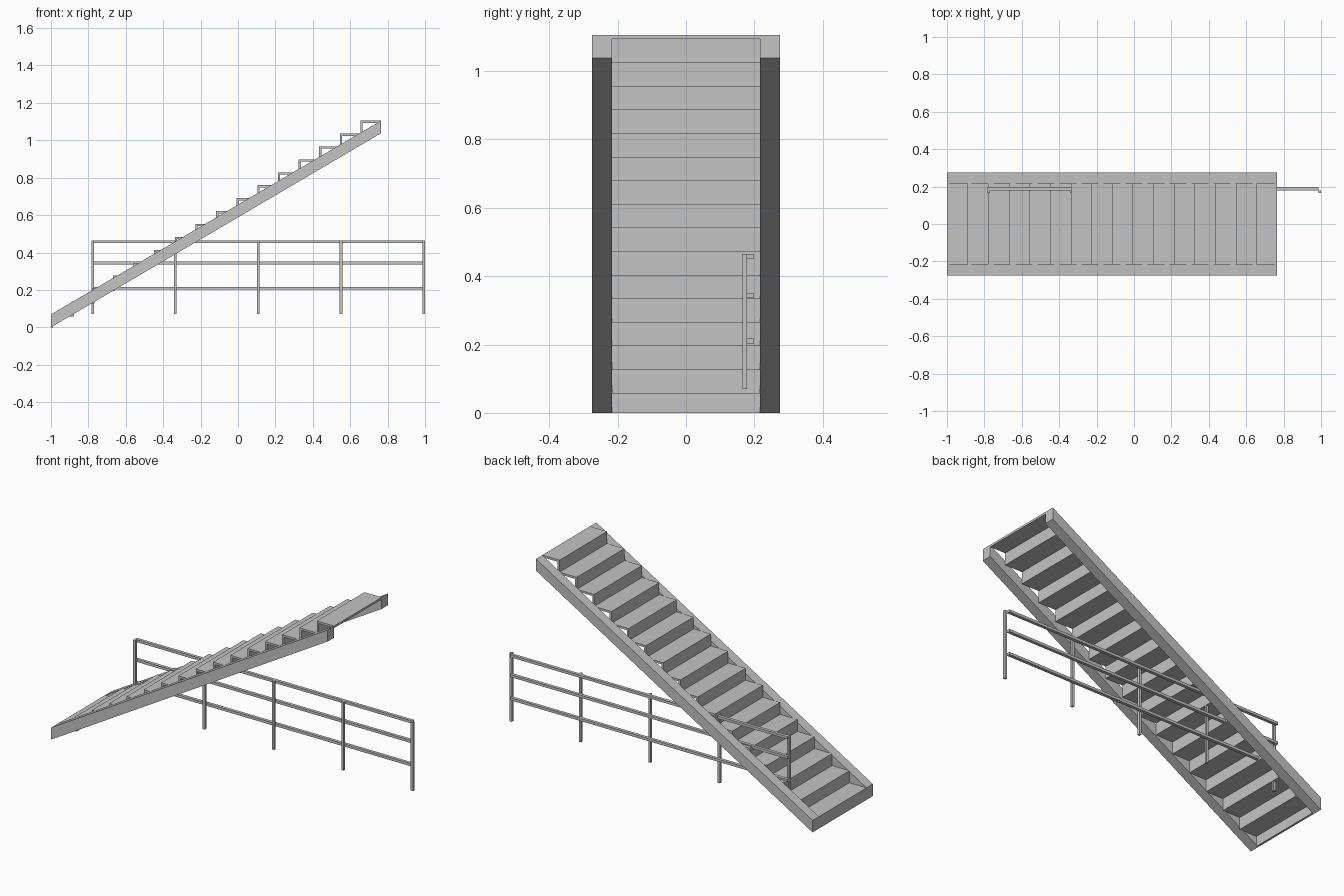
import bpy
import bmesh

if "Cube" in bpy.data.objects:
    bpy.data.objects.remove(bpy.data.objects["Cube"])

grey = bpy.data.materials.new("light grey")
grey.diffuse_color = (0.55, 0.55, 0.55, 1)
grey.use_nodes = True
grey.node_tree.nodes["Principled BSDF"].inputs["Base Color"].default_value = grey.diffuse_color


def extrude_profile(name, profile, y0, y1):
    """Extrude a closed (x, z) outline from y0 to y1."""
    bm = bmesh.new()
    face = bm.faces.new([bm.verts.new((x, y0, z)) for x, z in profile])
    moved = bmesh.ops.extrude_face_region(bm, geom=[face])["geom"]
    verts = [v for v in moved if isinstance(v, bmesh.types.BMVert)]
    bmesh.ops.translate(bm, vec=(0, y1 - y0, 0), verts=verts)
    bmesh.ops.recalc_face_normals(bm, faces=bm.faces)
    mesh = bpy.data.meshes.new(name)
    bm.to_mesh(mesh)
    bm.free()
    mesh.materials.append(grey)
    obj = bpy.data.objects.new(name, mesh)
    bpy.context.collection.objects.link(obj)
    return obj


def box(name, x0, x1, y0, y1, z0, z1):
    return extrude_profile(name, [(x0, z0), (x1, z0), (x1, z1), (x0, z1)], y0, y1)


# Staircase dimensions
START, END = -1.0, 0.765
STEPS = 16
HEIGHT = 1.105
RUN = (END - START) / STEPS
RISE = HEIGHT / STEPS
THICK = 0.012
INNER, OUTER = 0.217, 0.275

# Sloping side beams with upright ends
beam = [(START, 0), (END, 1.038), (END, HEIGHT), (START, RISE)]
extrude_profile("stringer_front", beam, -OUTER, -INNER)
extrude_profile("stringer_back", beam, INNER, OUTER)

# Folded flight of risers and treads
upper, lower = [], []
for i in range(STEPS):
    x, z = START + i * RUN, i * RISE
    upper += [(x, z), (x, z + RISE)]
    lower += [(x + THICK, z - THICK if i else 0), (x + THICK, z + RISE - THICK)]
upper.append((END, HEIGHT))
lower.append((END, HEIGHT - THICK))
extrude_profile("steps", upper + lower[::-1], -INNER, INNER)

# Level railing: five posts with three rails fixed behind them
POST = 0.014
for i in range(5):
    x = -0.784 + i * 0.4425
    box(f"railing_post_{i + 1}", x, x + POST, 0.165, 0.179, 0.07, 0.465)
for i, z in enumerate((0.202, 0.336, 0.45)):
    box(f"railing_rail_{i + 1}", -0.784, 0.986, 0.179, 0.197, z, z + 0.015)
